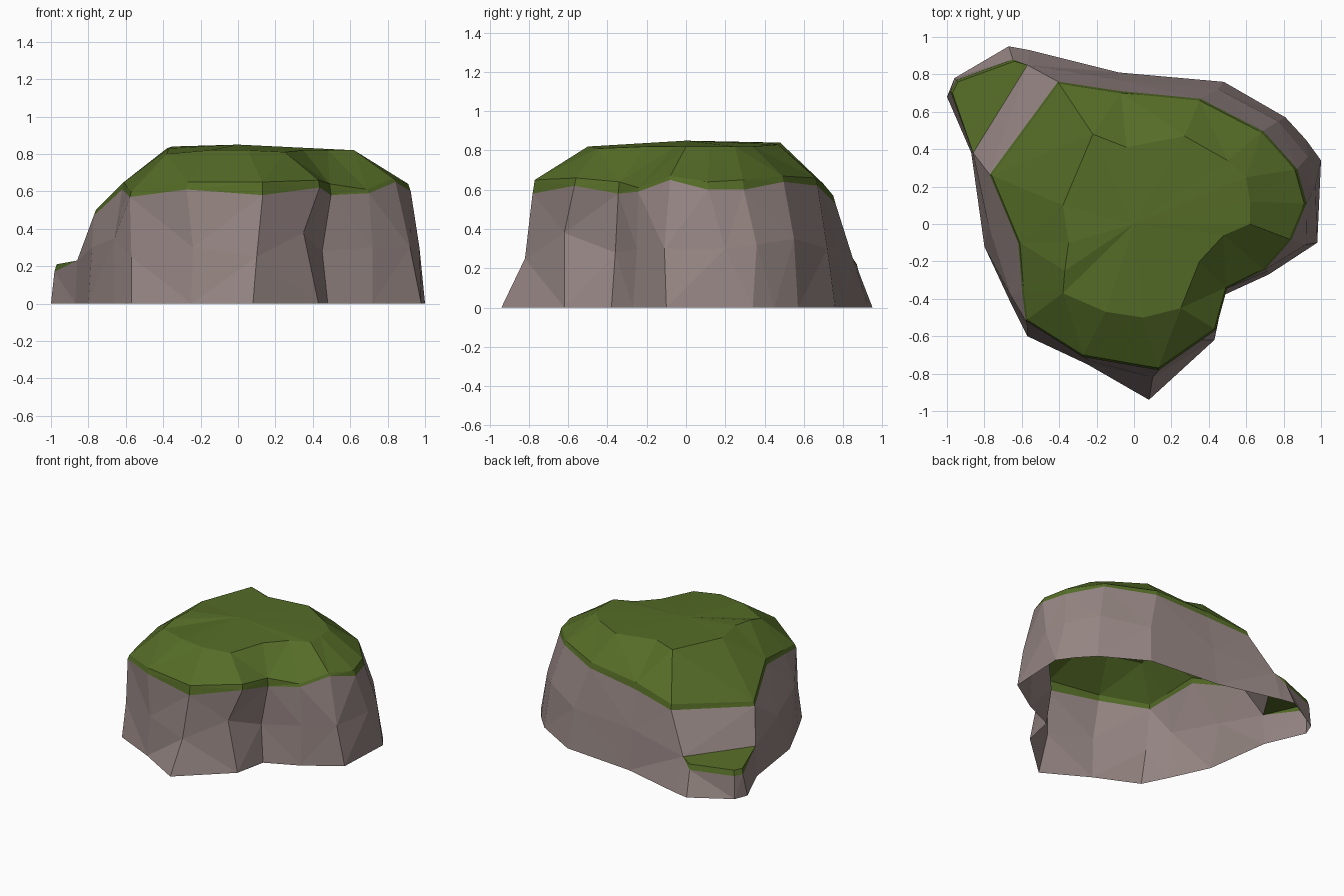
import bpy
import bmesh
from mathutils import Vector

cube = bpy.data.objects.get("Cube")
if cube:
    bpy.data.objects.remove(cube, do_unlink=True)


def make_material(name, colour):
    mat = bpy.data.materials.new(name)
    mat.use_nodes = True
    mat.diffuse_color = colour
    mat.node_tree.nodes["Principled BSDF"].inputs["Base Color"].default_value = colour
    return mat


rock = make_material("warm grey rock", (0.30, 0.235, 0.225, 1))
grass = make_material("moss green", (0.09, 0.15, 0.02, 1))


def points(rows):
    return [Vector(row) for row in rows]


def band(bm, lower, upper, closed=True, skip=()):
    """Join two rings, running anticlockwise from above, with outward faces."""
    low = [bm.verts.new(p) for p in lower]
    high = [bm.verts.new(p) for p in upper]
    count = len(low)
    for i in range(count if closed else count - 1):
        if i not in skip:
            j = (i + 1) % count
            bm.faces.new((low[i], low[j], high[j], high[i]))


def fan(bm, ring, centre):
    """Close a ring with triangles around a raised centre point."""
    rim = [bm.verts.new(p) for p in ring]
    top = bm.verts.new(centre)
    for i, vert in enumerate(rim):
        bm.faces.new((vert, rim[(i + 1) % len(rim)], top))


def finish(bm, name, material):
    bmesh.ops.remove_doubles(bm, verts=bm.verts[:], dist=0.0005)
    bmesh.ops.triangulate(bm, faces=[f for f in bm.faces if len(f.verts) == 4],
                          quad_method='SHORT_EDGE')
    mesh = bpy.data.meshes.new(name)
    bm.to_mesh(mesh)
    bm.free()
    mesh.materials.append(material)
    obj = bpy.data.objects.new(name, mesh)
    bpy.context.collection.objects.link(obj)
    return obj


# Rock outlines, anticlockwise from the front corner on the -x side
foot = points([
    (-.57, -.6, 0), (-.25, -.75, 0), (.08, -.94, 0), (.43, -.62, 0),
    (.48, -.38, 0), (.72, -.27, 0), (.98, -.1, 0), (1, .34, 0),
    (.92, .45, 0), (.81, .57, 0), (.48, .76, 0), (-.08, .81, 0),
    (-.56, .93, 0), (-.87, .38, 0), (-.8, -.12, 0), (-.66, -.42, 0)])
waist = points([
    (-.57, -.55, .25), (-.24, -.73, .3), (.1, -.82, .25), (.35, -.62, .38),
    (.45, -.36, .28), (.72, -.25, .3), (.92, -.11, .3), (.97, .2, .3),
    (.93, .36, .32), (.77, .55, .35), (.45, .72, .3), (-.08, .77, .3),
    (-.57, .85, .25), (-.86, .38, .23), (-.78, 0, .3), (-.66, -.38, .35)])

# Grass outlines: the overhanging rim and the edge of the plateau
rim = points([
    (-.57, -.51, .6), (-.27, -.7, .65), (.13, -.77, .65), (.43, -.56, .66),
    (.49, -.34, .64), (.69, -.24, .61), (.83, -.08, .67), (.91, .11, .64),
    (.86, .29, .65), (.68, .49, .67), (.35, .66, .66), (-.07, .7, .63),
    (-.4, .75, .57), (-.76, .26, .5), (-.61, -.1, .65), (-.59, -.35, .62)])
plateau = points([
    (-.38, -.37, .8), (-.15, -.47, .82), (.05, -.5, .82), (.25, -.45, .81),
    (.35, -.2, .82), (.48, -.06, .82), (.62, 0, .82), (.62, .12, .82),
    (.6, .25, .82), (.5, .34, .82), (.27, .47, .83), (-.04, .41, .84),
    (-.22, .48, .84), (-.38, .1, .83), (-.35, -.1, .84), (-.37, -.25, .83)])
lip_depth = (.03, .04, .07, .04, .06, .02, .02, .04,
             .05, .03, .04, .05, .04, .03, .04, .03)
lip = [Vector((p.x * 1.015, p.y * 1.015, p.z - d)) for p, d in zip(rim, lip_depth)]

# The low ledge grows out of the body between these two columns
LEDGE_START, LEDGE_END = 12, 13
ledge_foot = [foot[LEDGE_START]] + points(
    [(-.67, .95, 0), (-.96, .78, 0), (-1, .68, 0)]) + [foot[LEDGE_END]]
ledge_rim = [waist[LEDGE_START]] + points(
    [(-.64, .87, .22), (-.94, .76, .21), (-.97, .7, .21)]) + [waist[LEDGE_END]]
ledge_lip = [p.copy() for p in ledge_rim]
for p in ledge_lip[1:-1]:
    p += Vector((p.x * .012, p.y * .012, -.04))

# Hollow rock walls, open underneath
bm = bmesh.new()
band(bm, foot, waist, skip=(LEDGE_START,))
band(bm, waist, lip)
finish(bm, "rock_body", rock)

# Grass cap with its short hanging lip
bm = bmesh.new()
band(bm, lip, rim)
band(bm, rim, plateau)
fan(bm, plateau, Vector((0, 0, .85)))
finish(bm, "grass_cap", grass)

# Ledge wall
bm = bmesh.new()
band(bm, ledge_foot, ledge_lip, closed=False)
finish(bm, "rock_ledge", rock)

# Grass patch on the ledge
bm = bmesh.new()
band(bm, ledge_lip, ledge_rim, closed=False)
bm.faces.new([bm.verts.new(p) for p in ledge_rim])
finish(bm, "ledge_grass", grass)
